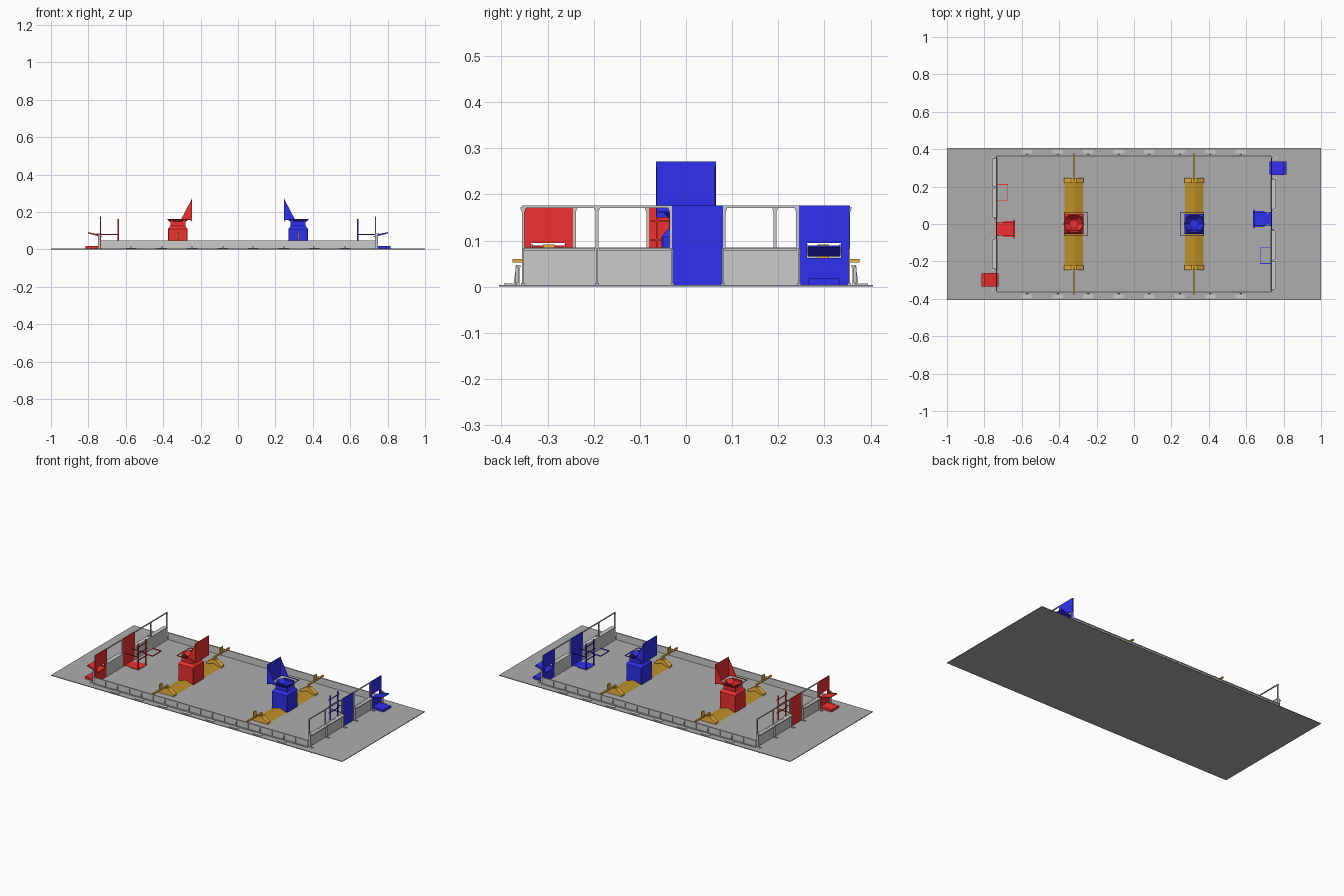
import bpy, math


def material(name, rgb):
    m = bpy.data.materials.new(name)
    m.diffuse_color = (*rgb, 1)
    return m


RED = material("red", (0.88, 0.03, 0.03))
BLUE = material("blue", (0.03, 0.03, 0.88))
ORANGE = material("orange", (0.85, 0.45, 0.05))
BROWN = material("brown", (0.5, 0.28, 0.02))
DARK = material("floor grey", (0.42, 0.42, 0.42))


def mesh(name, verts, faces, mat=None, s=1):
    # s = -1 turns the part half a turn about z
    me = bpy.data.meshes.new(name)
    me.from_pydata([(x * s, y * s, z) for x, y, z in verts], [], faces)
    if mat:
        me.materials.append(mat)
    ob = bpy.data.objects.new(name, me)
    bpy.context.collection.objects.link(ob)
    return ob


def loft(name, rings, mat=None, s=1, caps=True):
    n = len(rings[0])
    verts = [v for r in rings for v in r]
    faces = [(k * n + i, k * n + (i + 1) % n, (k + 1) * n + (i + 1) % n, (k + 1) * n + i)
             for k in range(len(rings) - 1) for i in range(n)]
    if caps:
        faces += [tuple(range(n))[::-1], tuple(range(len(verts) - n, len(verts)))]
    return mesh(name, verts, faces, mat, s)


def box(name, x, y, z, mat=None, s=1):
    ring = lambda h: [(x[0], y[0], h), (x[1], y[0], h), (x[1], y[1], h), (x[0], y[1], h)]
    return loft(name, [ring(z[0]), ring(z[1])], mat, s)


def prism_y(name, profile, y0, y1, mat=None, s=1):
    return loft(name, [[(x, y1, z) for x, z in profile], [(x, y0, z) for x, z in profile]], mat, s)


def prism_x(name, profile, x0, x1, mat=None, s=1):
    return loft(name, [[(x0, y, z) for y, z in profile], [(x1, y, z) for y, z in profile]], mat, s)


def ring(cx, r, z, n=6):
    return [(cx + r * math.cos(math.tau * i / n), r * math.sin(math.tau * i / n), z) for i in range(n)]


def chamfered(cx, h, c, z):
    return [(cx + a * h, b * h, z) if c == 0 else (cx + a, b, z)
            for a, b in [(h, -h + c), (h, h - c), (h - c, h), (-h + c, h),
                         (-h, h - c), (-h, -h + c), (-h + c, -h), (h - c, -h)]]


# floor
box("floor", (-1, 1), (-0.405, 0.405), (0, 0.004), DARK)

for s in (1, -1):
    # side guardrail with top and bottom rails, posts and outer brackets
    box("guardrail_panel", (-0.735, 0.735), (0.361, 0.364), (0.004, 0.044), None, s)
    box("guardrail_top", (-0.735, 0.735), (0.359, 0.367), (0.042, 0.047), None, s)
    box("guardrail_foot", (-0.735, 0.735), (0.361, 0.368), (0.004, 0.009), None, s)
    for i in range(8):
        x = (i - 3.5) * 0.163
        prism_x("guardrail_bracket", [(0.364, 0.004), (0.374, 0.004), (0.368, 0.046), (0.364, 0.046)],
                x - 0.003, x + 0.003, None, s)
        box("bracket_foot", (x - 0.027, x + 0.027), (0.376, 0.395), (0.004, 0.007), None, s)
    for i in range(-4, 5):
        box("guardrail_post", (i * 0.163 - 0.002, i * 0.163 + 0.002), (0.363, 0.37), (0.004, 0.044), None, s)

    team = BLUE if s == 1 else RED

    # end wall: low panels, shelf and open window frame
    W = (0.732, 0.738)
    for a, b in [(-0.355, -0.193), (-0.193, -0.03), (0.08, 0.245)]:
        box("wall_panel", W, (a + 0.001, b - 0.001), (0.004, 0.083), None, s)
        box("wall_shelf", (0.738, 0.758), (a + 0.004, b - 0.004), (0.079, 0.084), None, s)
        box("window_top_rail", W, (a, b), (0.171, 0.176), None, s)
        box("window_sill", (0.73, 0.74), (a, b), (0.081, 0.085), None, s)
    for y in (-0.353, -0.193, -0.033, 0.083, 0.242):
        box("window_post", W, (y - 0.003, y + 0.003), (0.083, 0.176), None, s)
        prism_x("window_gusset", [(y - 0.007, 0.172), (y - 0.003, 0.162), (y + 0.003, 0.162), (y + 0.007, 0.172)],
                0.733, 0.737, None, s)
    for y in (-0.354, -0.193, -0.03, 0.08, 0.245, 0.354):
        box("wall_leg", (0.738, 0.748), (y - 0.002, y + 0.002), (0.004, 0.083), None, s)
        box("wall_foot", (0.738, 0.765), (y - 0.004, y + 0.004), (0.004, 0.008), None, s)

    # tower: back panel, base plate, uprights, arms and rungs
    box("tower_wall", W, (-0.03, 0.08), (0.004, 0.176), team, s)
    mid = 0.027
    plate = [(0.732, -0.038), (0.732, 0.038), (0.715, 0.028), (0.695, 0.042),
             (0.635, 0.042), (0.635, -0.042), (0.695, -0.042), (0.715, -0.028)]
    loft("tower_base", [[(x, mid + y, z) for x, y in plate] for z in (0.004, 0.007)], team, s)
    for d in (-0.036, 0.036):
        y = mid + d
        box("tower_upright", (0.637, 0.645), (y - 0.002, y + 0.002), (0.006, 0.164), team, s)
        box("tower_arm", (0.641, 0.732), (y - 0.002, y + 0.002), (0.078, 0.082), team, s)
    for z in (0.061, 0.102, 0.142):
        box("tower_rung", (0.639, 0.643), (mid - 0.05, mid + 0.05), (z - 0.002, z + 0.002), team, s)

    # outpost: wall with an opening, sloped chute and floor tray
    box("outpost_lower", W, (0.245, 0.355), (0.004, 0.062), team, s)
    box("outpost_upper", W, (0.245, 0.355), (0.095, 0.176), team, s)
    for a, b in [(0.245, 0.262), (0.336, 0.355)]:
        box("outpost_jamb", W, (a, b), (0.062, 0.095), team, s)
    prism_y("chute", [(0.725, 0.066), (0.803, 0.086), (0.803, 0.089), (0.725, 0.069)], 0.264, 0.334, team, s)
    for y in (0.263, 0.333):
        prism_y("chute_side", [(0.735, 0.068), (0.803, 0.086), (0.803, 0.093), (0.735, 0.078)],
                y, y + 0.002, team, s)
    box("outpost_tray", (0.738, 0.815), (0.264, 0.334), (0.004, 0.018), team, s)

    # depot: three bars on the floor
    box("depot_front", (0.673, 0.677), (-0.213, -0.125), (0.004, 0.008), team, s)
    for y in (-0.213, -0.129):
        box("depot_side", (0.673, 0.732), (y, y + 0.004), (0.004, 0.008), team, s)

    # hub: body, neck and open hexagonal funnel
    cx = 0.322
    loft("hub_body", [chamfered(cx, 0.053, 0.003, 0.004), chamfered(cx, 0.053, 0.003, 0.108),
                      chamfered(cx, 0.041, 0.003, 0.124)], team, s)
    loft("hub_neck", [ring(cx, 0.033, 0.122), ring(cx, 0.026, 0.138)], team, s)
    loft("hub_funnel", [ring(cx, 0.02, 0.134), ring(cx, 0.028, 0.136), ring(cx, 0.056, 0.16),
                        ring(cx, 0.053, 0.162), ring(cx, 0.026, 0.142)], team, s)

    # hub frame and net: square rim, upright panel, triangular cheeks
    for y in (-0.065, 0.062):
        box("rim_side", (0.246, 0.375), (y, y + 0.003), (0.16, 0.164), team, s)
        prism_y("net_cheek", [(0.246, 0.155), (0.303, 0.163), (0.246, 0.272)], y, y + 0.002, team, s)
    box("rim_front", (0.372, 0.375), (-0.065, 0.065), (0.16, 0.164), team, s)
    box("net_panel", (0.245, 0.248), (-0.065, 0.065), (0.15, 0.272), team, s)
    for y in (-0.035, 0.035):
        box("rim_strut", (cx - 0.04, cx + 0.04), (y - 0.002, y + 0.002), (0.12, 0.162), team, s)

    # ramps and trench gates either side of the hub
    for f in (1, -1):
        y = sorted((0.053 * f, 0.222 * f))
        prism_y("bump", [(cx - 0.05, 0.004), (cx + 0.05, 0.004), (cx + 0.006, 0.018), (cx - 0.006, 0.018)],
                y[0], y[1], BROWN, s)
        y = sorted((0.22 * f, 0.246 * f))
        prism_y("trench_base", [(cx - 0.053, 0.004), (cx + 0.053, 0.004), (cx + 0.053, 0.014),
                                (cx + 0.014, 0.042), (cx - 0.014, 0.042), (cx - 0.053, 0.014)],
                y[0], y[1], ORANGE, s)
        y = sorted((0.232 * f, 0.376 * f))
        box("trench_arm", (cx - 0.005, cx + 0.005), y, (0.052, 0.06), ORANGE, s)
        y = sorted((0.228 * f, 0.24 * f))
        box("trench_post", (cx - 0.005, cx + 0.005), y, (0.04, 0.06), ORANGE, s)
        y = sorted((0.285 * f, 0.31 * f))
        box("trench_flag", (cx - 0.003, cx + 0.003), y, (0.058, 0.092), ORANGE, s)
